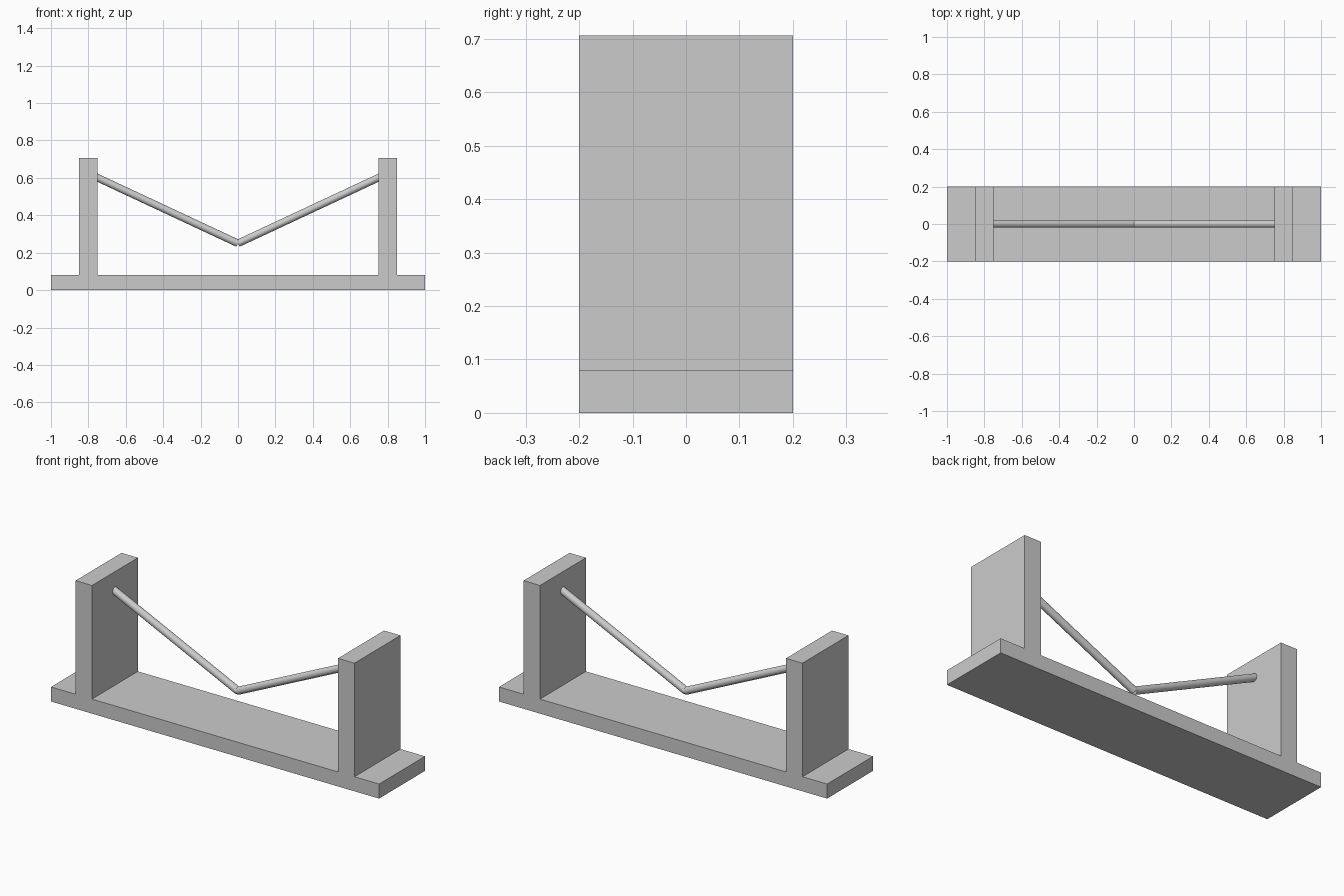
import bpy
from mathutils import Vector

if "Cube" in bpy.data.objects:
    bpy.data.objects.remove(bpy.data.objects["Cube"])


def box(name, lo, hi):
    lo, hi = Vector(lo), Vector(hi)
    bpy.ops.mesh.primitive_cube_add(size=1, location=(lo + hi) / 2)
    ob = bpy.context.object
    ob.name = name
    ob.scale = hi - lo
    bpy.ops.object.transform_apply(location=False, rotation=False, scale=True)
    return ob


def rod(name, a, b, radius):
    a, b = Vector(a), Vector(b)
    d = b - a
    bpy.ops.mesh.primitive_cylinder_add(vertices=32, radius=radius,
                                        depth=d.length, location=(a + b) / 2)
    ob = bpy.context.object
    ob.name = name
    ob.rotation_euler = d.to_track_quat('Z', 'Y').to_euler()
    bpy.ops.object.shade_smooth_by_angle()
    return ob


# Flat base plate
box("base_plate", (-1, -0.2, 0), (1, 0.2, 0.08))

# Upright walls and the sloping rods meeting in the middle
for side, s in (("left", -1), ("right", 1)):
    x0, x1 = sorted((s * 0.75, s * 0.85))
    box(side + "_wall", (x0, -0.2, 0.08), (x1, 0.2, 0.706))
    rod(side + "_rod", (0, 0, 0.25), (s * 0.76, 0, 0.605), 0.02)
